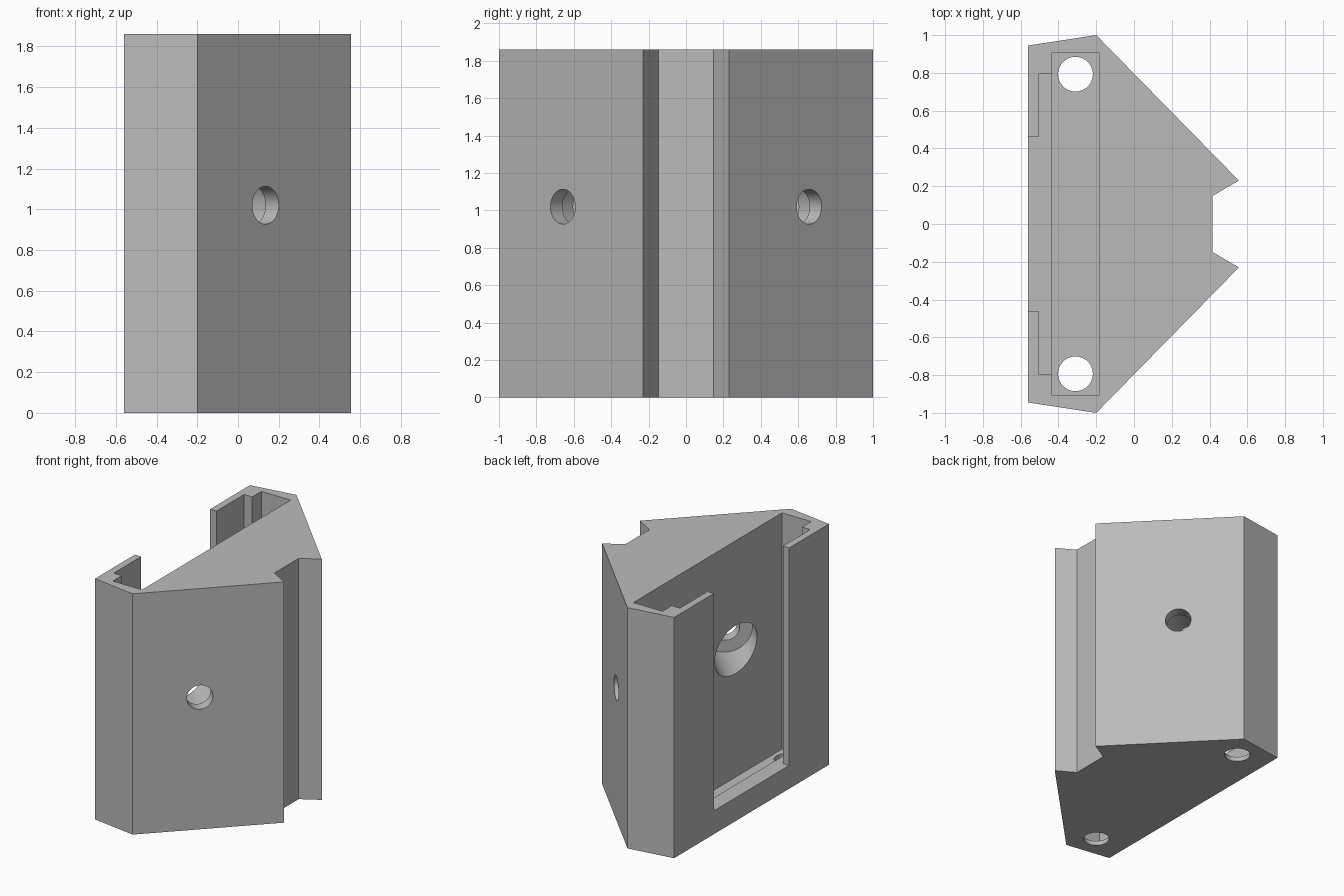
import bpy, bmesh
from mathutils import Vector

cube = bpy.data.objects.get("Cube")
if cube:
    bpy.data.objects.remove(cube, do_unlink=True)

HEIGHT = 1.86
FLOOR, LEDGE = 0.035, 0.18

grey = bpy.data.materials.new("plain grey")
grey.use_nodes = True
grey.diffuse_color = (0.5, 0.5, 0.5, 1)
grey.node_tree.nodes["Principled BSDF"].inputs["Base Color"].default_value = (0.5, 0.5, 0.5, 1)


def prism(name, outline, z0, z1):
    """Upright solid with the given plan outline."""
    bm = bmesh.new()
    base = bm.faces.new([bm.verts.new((x, y, z0)) for x, y in outline])
    top = bmesh.ops.extrude_face_region(bm, geom=[base])["geom"]
    bmesh.ops.translate(bm, vec=(0, 0, z1 - z0),
                        verts=[v for v in top if isinstance(v, bmesh.types.BMVert)])
    bmesh.ops.recalc_face_normals(bm, faces=bm.faces)
    mesh = bpy.data.meshes.new(name)
    bm.to_mesh(mesh)
    bm.free()
    ob = bpy.data.objects.new(name, mesh)
    mesh.materials.append(grey)
    bpy.context.collection.objects.link(ob)
    return ob


def box(name, x0, x1, half_y, z0):
    """Block open through the top of the body."""
    return prism(name, [(x0, -half_y), (x1, -half_y), (x1, half_y), (x0, half_y)], z0, HEIGHT + 0.2)


def rod(name, start, end, radius):
    """Round cutter between two points."""
    start, end = Vector(start), Vector(end)
    axis = end - start
    bpy.ops.mesh.primitive_cylinder_add(vertices=64, radius=radius, depth=axis.length,
                                        location=(start + end) / 2,
                                        rotation=axis.to_track_quat('Z', 'Y').to_euler())
    ob = bpy.context.object
    ob.name = name
    ob.data.materials.append(grey)
    return ob


# Wedge-shaped body with a notched nose
half = [(-0.56, 0.945), (-0.2, 1.0), (0.555, 0.23), (0.415, 0.148)]
body = prism("housing_body", half + [(x, -y) for x, y in reversed(half)], 0, HEIGHT)

# Pocket, slide slot and window, all open at the top
cutters = [
    box("pocket_cutter", -0.435, -0.185, 0.907, FLOOR),
    box("slot_cutter", -0.505, -0.40, 0.795, LEDGE),
    box("window_cutter", -0.70, -0.47, 0.46, LEDGE),
]

# Floor holes and counterbored holes through the slanted sides
for s in (-1, 1):
    cutters.append(rod("floor_hole_cutter", (-0.31, s * 0.793, -0.1), (-0.31, s * 0.793, 0.1), 0.092))
    mouth = Vector((0.135, s * 0.658, 1.02))
    inward = Vector((-0.714, -s * 0.70, 0)).normalized()
    cutters.append(rod("side_hole_cutter", mouth - inward * 0.15, mouth + inward * 0.3, 0.093))
    cutters.append(rod("counterbore_cutter", mouth + inward * 0.09, mouth + inward * 0.645, 0.185))

bpy.ops.object.select_all(action='DESELECT')
bpy.context.view_layer.objects.active = body
body.select_set(True)
for c in cutters:
    c.hide_render = True
    mod = body.modifiers.new(c.name, 'BOOLEAN')
    mod.operation = 'DIFFERENCE'
    mod.solver = 'EXACT'
    mod.object = c
    bpy.ops.object.modifier_apply(modifier=mod.name)
    bpy.data.objects.remove(c, do_unlink=True)

bpy.ops.object.shade_smooth_by_angle()
